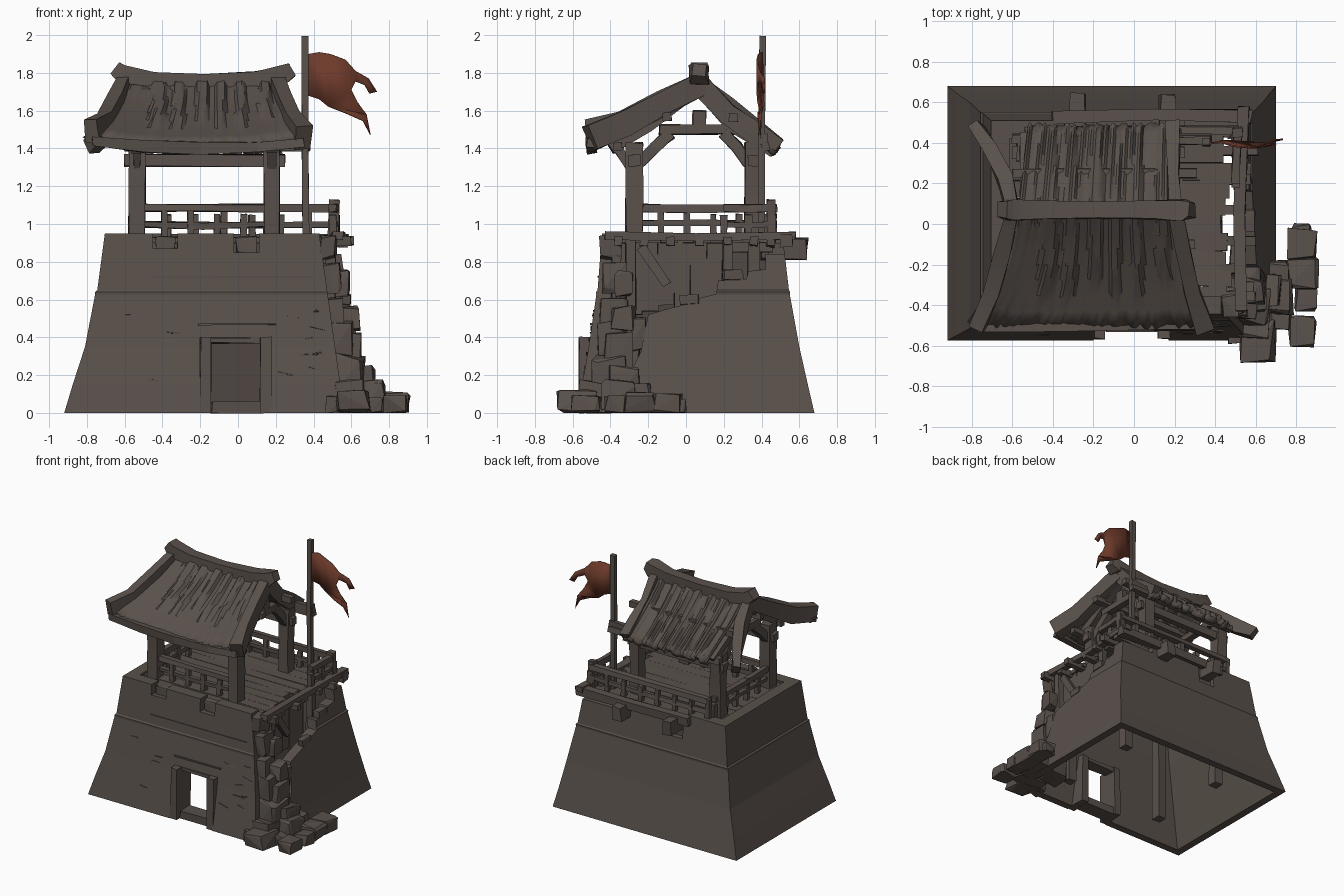
import bpy, bmesh, math, random
from mathutils import Vector

random.seed(4)
if "Cube" in bpy.data.objects:
    bpy.data.objects.remove(bpy.data.objects["Cube"])


def material(name, rgb):
    m = bpy.data.materials.new(name)
    m.use_nodes = True
    m.diffuse_color = (*rgb, 1)
    m.node_tree.nodes["Principled BSDF"].inputs["Base Color"].default_value = (*rgb, 1)
    return m


BROWN = material("weathered_brown", (0.1, 0.081, 0.07))
CLOTH = material("rust_cloth", (0.152, 0.042, 0.023))


def finish(name, bm, mat=BROWN, smooth=False):
    bmesh.ops.recalc_face_normals(bm, faces=bm.faces)
    me = bpy.data.meshes.new(name)
    bm.to_mesh(me)
    bm.free()
    me.materials.append(mat)
    ob = bpy.data.objects.new(name, me)
    bpy.context.collection.objects.link(ob)
    if smooth:
        bpy.ops.object.select_all(action="DESELECT")
        ob.select_set(True)
        bpy.context.view_layer.objects.active = ob
        bpy.ops.object.shade_smooth_by_angle(angle=math.radians(30))
    return ob


def loft(bm, rings, closed=False):
    n = len(rings[0])
    loops = [[bm.verts.new(p) for p in r] for r in rings]
    pairs = list(zip(loops, loops[1:])) + ([(loops[-1], loops[0])] if closed else [])
    for a, b in pairs:
        for i in range(n):
            bm.faces.new((a[i], a[(i + 1) % n], b[(i + 1) % n], b[i]))
    if not closed:
        bm.faces.new(loops[0])
        bm.faces.new(loops[-1])


def sweep(name, pts, w, h, jit=0.005, scale=None, smooth=False):
    """Rough-hewn rectangular timber along a path."""
    pts = [Vector(p) for p in pts]
    rings = []
    for i, p in enumerate(pts):
        t = (pts[min(i + 1, len(pts) - 1)] - pts[max(i - 1, 0)]).normalized()
        ref = Vector((0, 1, 0)) if abs(t.z) > 0.9 else Vector((0, 0, 1))
        side = t.cross(ref).normalized()
        up = side.cross(t)
        s = scale[i] if scale else 1
        rings.append([p + side * a * w * s / 2 + up * b * h * s / 2
                      + Vector([random.uniform(-jit, jit) for _ in range(3)])
                      for a, b in ((-1, -1), (1, -1), (1, 1), (-1, 1))])
    bm = bmesh.new()
    loft(bm, rings)
    return finish(name, bm, smooth=smooth)


def rock(name, c, size):
    """Chipped block: hull of jittered box corners."""
    bm = bmesh.new()
    for sx in (-1, 1):
        for sy in (-1, 1):
            for sz in (-1, 1):
                for _ in range(2):
                    bm.verts.new([c[k] + s * size[k] / 2 * random.uniform(0.55, 1)
                                  for k, s in enumerate((sx, sy, sz))])
    r = bmesh.ops.convex_hull(bm, input=bm.verts)
    junk = {g for g in r["geom_interior"] + r["geom_unused"] if isinstance(g, bmesh.types.BMVert)}
    bmesh.ops.delete(bm, geom=list(junk), context="VERTS")
    for v in bm.verts:
        v.co.z = max(v.co.z, 0)
    return finish(name, bm)


def box_bm(x0, x1, y0, y1, z0, z1):
    bm = bmesh.new()
    loft(bm, [[(x0, y0, z), (x1, y0, z), (x1, y1, z), (x0, y1, z)] for z in (z0, z1)])
    return bm


def cut(ob, bm):
    c = finish("cutter", bm)
    c.hide_render = True
    m = ob.modifiers.new("cut", "BOOLEAN")
    m.operation, m.solver, m.object = "DIFFERENCE", "EXACT", c
    bpy.context.view_layer.objects.active = ob
    bpy.ops.object.modifier_apply(modifier=m.name)
    bpy.data.objects.remove(c)


# Hollow battered walls with a ledge
levels = [(0, -.92, .70, -.575, .68), (.15, -.875, .67, -.55, .645), (.35, -.81, .635, -.515, .60),
          (.625, -.757, .585, -.475, .55), (.64, -.757, .587, -.476, .552), (.65, -.745, .575, -.468, .545),
          (.95, -.705, .53, -.445, .51)]
ring = lambda l, d: [(l[1] + d, l[3] + d, l[0]), (l[2] - d, l[3] + d, l[0]),
                     (l[2] - d, l[4] - d, l[0]), (l[1] + d, l[4] - d, l[0])]
bm = bmesh.new()
loft(bm, [ring(l, 0) for l in levels] + [ring(levels[-1], .09), ring(levels[3], .08), ring(levels[0], .06)], True)
walls = finish("walls", bm)

# Doorway, parapet notches and worn back parapet
for b in ((-.2, .17, -1, -.3, -.1, .4), (-.45, -.32, -1, -.3, .87, 1.2), (-.02, .11, -1, -.3, .85, 1.2),
          (-.38, .25, .3, 1, .9, 1.2), (.25, 1, .3, 1, .84, 1.2), (-.34, -.2, .49, 1, .76, 1.2)):
    cut(walls, box_bm(*b))

# Collapsed corner, stepped along the side wall
steps = [(-1, 1.2), (.42, 1.2), (.42, .76), (.33, .75), (.32, .71), (.17, .70), (.16, .63), (.08, .61), (.02, .58),
         (-.1, .55), (-.2, .52), (-.24, .32), (-.33, .15), (-.36, -.1), (-1, -.1)]
bm = bmesh.new()
loft(bm, [[(.43 + (.95 - z) * .14, y, z) for y, z in steps], [(1.3, y, z) for y, z in steps]])
cut(walls, bm)

# Door frame, threshold and shallow wall chips
for x in (-.17, .145):
    sweep("door_jamb", [(x, -.48, 0), (x, -.48, .4)], .06, .17)
sweep("threshold", [(-.14, -.47, .03), (.12, -.47, .03)], .12, .06)
sweep("door_lintel", [(-.2, -.46, .385), (.17, -.46, .385)], .1, .03)
sweep("lintel_band", [(-.21, -.498, .47), (.2, -.498, .47)], .02, .01, .002)
sweep("parapet_band", [(-.45, -.461, .72), (.4, -.461, .72)], .012, .008, .002)
for i in range(12):
    x, z = random.choice((-1, 1)) * random.uniform(.28, .6) - .08, random.uniform(.1, .58)
    y = -.568 + .155 * z
    sweep("wall_chip", [(x, y, z), (x + random.uniform(.04, .1), y, z + random.uniform(-.03, .02))], .015, .007, .003)

# Broken stones along the collapsed corner
for x, y, z, sx, sy, sz in ((.48, -.40, .88, .1, .12, .14), (.5, -.38, .72, .1, .14, .2), (.55, -.33, .68, .09, .1, .16),
                            (.5, -.38, .54, .13, .16, .16), (.59, -.33, .5, .13, .14, .14), (.54, -.40, .4, .16, .16, .2),
                            (.59, -.36, .32, .14, .16, .22), (.58, -.4, .2, .2, .22, .24), (.65, -.33, .14, .16, .18, .24),
                            (.57, -.27, .42, .12, .12, .2), (.52, -.32, .3, .16, .2, .3), (.55, -.3, .1, .2, .2, .24),
                            (.57, .02, .6, .06, .12, .06), (.55, .25, .73, .06, .12, .06)):
    rock("broken_stone", (x, y, z), (sx, sy, sz))

# Fallen rubble
for x, y, s, h in ((.61, -.58, .2, .13), (.72, -.46, .12, .09), (.83, -.53, .15, .1), (.71, -.36, .17, .2),
                   (.85, -.37, .12, .1), (.83, -.24, .17, .12), (.83, -.1, .15, .11), (.83, -.05, .1, .08),
                   (.70, -.25, .14, .17), (.6, -.48, .18, .19), (.52, -.53, .12, .1)):
    rock("rubble", (x, y, h * .45), (s, s * 1.1, h))

# Inner timber frame and lining
for x in (-.5, .38):
    for y in (-.3, .36):
        sweep("inner_post", [(x, y, .04), (x, y, .9)], .07, .07)
for i in range(7):
    y = -.36 + i * .085
    sweep("lining_plank", [(.42, y, random.uniform(.48, .58)), (.42, y, .9)], .03, .084, .003)
for y in (-.37, -.29, .22):
    sweep("corner_post", [(.49, y, .55), (.49, y, .92)], .05, .05)
sweep("corner_brace", [(.49, -.24, .88), (.5, -.1, .68)], .04, .05)

# Deck planks, joists and projecting beam ends
for i in range(10):
    y = -.35 + i * .087
    sweep("deck_plank", [(-.64, y, .915), (-.1, y, .915), (random.uniform(.42, .5), y, .915)], .086, .03, .003)
for x in (-.45, -.05, .3):
    sweep("joist", [(x, -.38, .875), (x, .46, .875)], .05, .05)
for y, x1 in ((-.36, .6), (-.22, .55), (-.08, .6), (.07, .55), (.22, .58), (.36, .61), (.45, .56)):
    sweep("side_beam_end", [(.25, y, .9), (x1, y, .91)], .045, .045)
sweep("edge_beam", [(.53, -.43, .94), (.52, .05, .93), (.54, .58, .94)], .06, .04)
for x in (-.28, .17):
    sweep("back_beam_end", [(x, .4, .87), (x, .64, .865)], .085, .11, .01)
sweep("back_edge_beam", [(-.4, .53, .915), (.1, .54, .92), (.58, .53, .91)], .06, .06, .008)
for x in (-.385, .045):
    rock("notch_block", (x, -.39, .89), (.12, .06, .1))


# Railings
def railing(a, b, n):
    a, b = Vector(a), Vector(b)
    for z, s in ((1.085, .042), (1.0, .03)):
        up = Vector((0, 0, z))
        sweep("rail", [a + up, (a + b) / 2 + up + Vector((0, 0, random.uniform(-.015, .01))), b + up], s, s)
    for i in range(n + 1):
        p = a.lerp(b, i / n)
        sweep("rail_post", [p + Vector((0, 0, .92)), p + Vector((0, 0, random.choice((1.05, 1.1))))], .035, .035)


railing((-.53, -.27, 0), (.17, -.27, 0), 5)
railing((-.54, -.27, 0), (-.54, .42, 0), 5)
railing((-.52, .46, 0), (.52, .46, 0), 7)
railing((.5, .2, 0), (.51, .46, 0), 2)
sweep("corner_rail_post", [(.5, .45, .92), (.51, .45, 1.13)], .05, .05)

# Pavilion posts, ties and braces
for x in (-.535, .18):
    for y in (-.275, .355):
        sweep("pavilion_post", [(x, y, .9), (x, y, 1.16), (x, y, 1.43)], .085, .09, .006)
    sweep("cross_tie", [(x, -.14, 1.5), (x, .26, 1.5)], .05, .05)
    sweep("king_post", [(x, .07, 1.48), (x, .07, 1.6)], .05, .07)
    for y0, y1 in ((-.25, -.08), (.33, .2)):
        sweep("knee_brace", [(x, y0, 1.32), (x, (y0 + y1) / 2, 1.41), (x, y1, 1.48)], .05, .06)
    for y0, d in ((-.4, 1), (.44, -1)):
        sweep("rafter", [(x, y0, 1.40), (x, y0 + d * .2, 1.52), (x, .07, 1.72)], .06, .06)
    sweep("outer_strut", [(x, -.29, 1.28), (x, -.36, 1.4)], .04, .04)
for y in (-.275, .355):
    sweep("eave_tie", [(-.6, y, 1.335), (.25, y, 1.335)], .06, .06)
for y, z, x1 in ((-.36, 1.41, .3), (-.1, 1.57, .3), (.25, 1.56, .31), (.42, 1.41, .38)):
    sweep("purlin", [(-.6, y, z), (x1, y, z)], .045, .045)

# Sagging roof with raised tile strips and smooth flared front corners
bm = bmesh.new()
NX, NY = 60, 16
prof = [(-.51, 1.43), (-.3, 1.53), (-.1, 1.64), (.07, 1.76), (.22, 1.61), (.36, 1.50), (.49, 1.40)]
tiles = [(-.46 + .115 * k + random.uniform(-.012, .012), random.uniform(.05, .075), random.uniform(.6, .8))
         for k in range(6)]
wob = [random.uniform(-.006, .006) for _ in range(NX + 1)]
grid = []
for j in range(NY + 1):
    f = j / NY * (len(prof) - 1)
    k = min(int(f), len(prof) - 2)
    y, z = [prof[k][c] + (prof[k + 1][c] - prof[k][c]) * (f - k) for c in (0, 1)]
    out = abs(y - .07) / .55
    front = y < .07
    x0 = -.58 - .19 * out ** 2 if front else -.57 + .06 * out
    x1 = .2 + (.14 if front else .01) * out ** 2
    row = []
    for i in range(NX + 1):
        u = i / NX
        x = x0 + (x1 - x0) * u
        raised = any(a < x < a + w and (out < end or not front) for a, w, end in tiles)
        flare = .05 * out * abs(2 * u - 1) ** 3 if front else 0
        row.append(bm.verts.new((x, y + wob[i] * 3 * out, z + (.026 if raised else 0) + flare + wob[i])))
    grid.append(row)
for a, b in zip(grid, grid[1:]):
    for i in range(NX):
        bm.faces.new((a[i], a[i + 1], b[i + 1], b[i]))
roof = finish("tiled_roof", bm, smooth=True)
m = roof.modifiers.new("thickness", "SOLIDIFY")
m.thickness, m.offset = .05, -1

# Ridge beam with upturned ends and curved gable boards
sweep("ridge_beam", [(-.65, .07, 1.825), (-.61, .07, 1.79), (-.45, .07, 1.765), (-.18, .07, 1.75),
                     (.1, .07, 1.765), (.24, .07, 1.79), (.285, .07, 1.815)], .085, .08, .006,
      [.9, 1.2, 1, .95, 1, 1.2, .85], True)
for s, tip, z in ((-.6, -.78, 1.49), (.2, .345, 1.46)):
    mid = s + (tip - s) * .25
    sweep("front_gable_board", [(s, .07, 1.74), (mid, -.12, 1.64), (s + (tip - s) * .55, -.33, 1.53),
                                (tip, -.51, z)], .075, .12, .008, [.9, 1, 1.1, 1.1], True)
sweep("back_gable_board", [(-.6, .07, 1.74), (-.63, .2, 1.62), (-.70, .36, 1.5), (-.78, .48, 1.41)],
      .075, .11, .008, [.9, 1, 1, .8], True)
sweep("back_gable_board", [(.2, .07, 1.74), (.19, .22, 1.59), (.19, .36, 1.49), (.19, .48, 1.40)],
      .06, .11, .008, None, True)
sweep("front_eave_board", [(-.77, -.5, 1.44), (-.5, -.5, 1.41), (-.2, -.5, 1.4), (.1, -.5, 1.41), (.35, -.5, 1.43)],
      .05, .06, .008)

# Flag pole and torn flag
sweep("flag_pole", [(.36, .4, .9), (.355, .4, 1.4), (.355, .405, 1.995)], .036, .036, .002)
sweep("pole_bracket", [(.2, .41, 1.44), (.38, .41, 1.45)], .04, .05)
outline = [(.37, 1.90), (.43, 1.91), (.49, 1.90), (.57, 1.87), (.62, 1.81), (.69, 1.77), (.735, 1.70), (.695, 1.69),
           (.67, 1.735), (.62, 1.755), (.60, 1.71), (.63, 1.65), (.68, 1.58), (.70, 1.47), (.66, 1.545), (.57, 1.585),
           (.48, 1.62), (.43, 1.66), (.37, 1.68)]
bm = bmesh.new()
bm.faces.new([bm.verts.new((x, .4 + .022 * math.sin((x - .37) * 20 + z * 4) * min(1, (x - .37) * 10), z))
              for x, z in outline])
bmesh.ops.triangulate(bm, faces=bm.faces)
flag = finish("flag", bm, CLOTH, True)
flag.modifiers.new("thickness", "SOLIDIFY").thickness = .008
